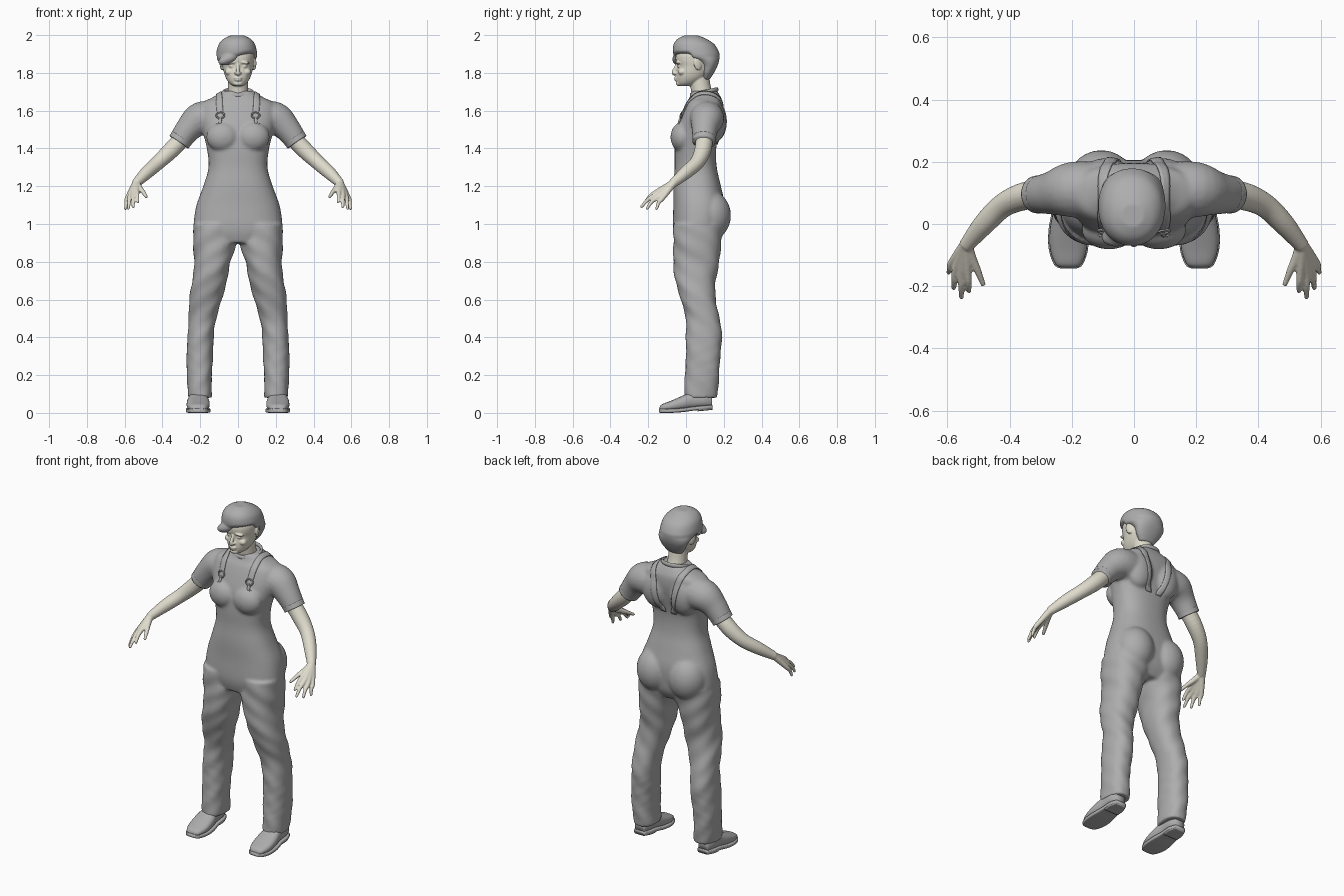
import bpy, bmesh, math
from mathutils import Vector, Matrix, Euler

old = bpy.data.objects.get("Cube")
if old:
    bpy.data.objects.remove(old, do_unlink=True)


def material(name, rgb):
    m = bpy.data.materials.new(name)
    m.use_nodes = True
    m.diffuse_color = (*rgb, 1)
    bsdf = next(n for n in m.node_tree.nodes if n.type == 'BSDF_PRINCIPLED')
    bsdf.inputs["Base Color"].default_value = (*rgb, 1)
    bsdf.inputs["Roughness"].default_value = 0.8
    return m


GREY = material("plain grey", (0.42, 0.42, 0.42))
SKIN = material("pale skin", (0.74, 0.71, 0.61))


def dense(rows, n=5):
    """Catmull-Rom interpolation of a list of equal-length tuples."""
    rows = [Vector(r) for r in rows]
    out = []
    for i in range(len(rows) - 1):
        a, b, c, d = (rows[max(0, min(len(rows) - 1, i + k))] for k in (-1, 0, 1, 2))
        for j in range(n):
            t = j / n
            out.append(0.5 * (2 * b + (c - a) * t + (2 * a - 5 * b + 4 * c - d) * t ** 2
                              + (3 * b - 3 * c + d - a) * t ** 3))
    return out + [rows[-1]]


def loft(bm, rings):
    rings = [[bm.verts.new(p) for p in ring] for ring in rings]
    n = len(rings[0])
    for a, b in zip(rings, rings[1:]):
        for i in range(n):
            bm.faces.new((a[i], a[(i + 1) % n], b[(i + 1) % n], b[i]))
    bm.faces.new(rings[0])
    bm.faces.new(rings[-1])


def stack(bm, rows, power=2.4, side=1, crease=0.0, n=40):
    """Horizontal slices: z, centre x, half width, front y, back y."""
    rings = []
    for z, cx, w, yf, yb in dense(rows):
        ring = []
        for i in range(n):
            a = math.tau * i / n
            c, s = math.cos(a), math.sin(a)
            k = 1 + crease * math.sin(3 * a + 38 * z) * math.sin(17 * z + a)
            x = cx + k * w * math.copysign(abs(c) ** (2 / power), c)
            y = (yf + yb) / 2 + k * (yb - yf) / 2 * math.copysign(abs(s) ** (2 / power), s)
            ring.append((side * x, y, z))
        rings.append(ring)
    loft(bm, rings)


def tube(bm, rows, side=1, n=20):
    """Round limb through x, y, z, radius."""
    pts = dense(rows)
    rings = []
    for i, p in enumerate(pts):
        q = (pts[min(i + 1, len(pts) - 1)].xyz - pts[max(i - 1, 0)].xyz).to_track_quat('Z', 'Y')
        ring = []
        for k in range(n):
            a = math.tau * k / n
            v = p.xyz + q @ Vector((math.cos(a), math.sin(a), 0)) * p.w
            ring.append((side * v.x, v.y, v.z))
        rings.append(ring)
    loft(bm, rings)


def blob(bm, loc, scale, rot=(0, 0, 0)):
    bmesh.ops.create_uvsphere(bm, u_segments=24, v_segments=16, radius=1,
                              matrix=Matrix.LocRotScale(Vector(loc), Euler(rot), Vector(scale)))


def finish(name, bm, mat, voxel=0, smooth=3):
    bmesh.ops.recalc_face_normals(bm, faces=bm.faces[:])
    for f in bm.faces:
        f.smooth = True
    me = bpy.data.meshes.new(name)
    bm.to_mesh(me)
    bm.free()
    me.materials.append(mat)
    ob = bpy.data.objects.new(name, me)
    bpy.context.collection.objects.link(ob)
    if voxel:
        r = ob.modifiers.new("blend", 'REMESH')
        r.mode, r.voxel_size, r.use_smooth_shade = 'VOXEL', voxel, True
        s = ob.modifiers.new("soften", 'SMOOTH')
        s.factor, s.iterations = 0.5, smooth
    return ob


# Clothing: torso, bust, seat, shoulder blades, trouser legs and sleeves
bm = bmesh.new()
stack(bm, [(.90, 0, .20, -.05, .16), (.95, 0, .225, -.065, .19), (1.0, 0, .235, -.07, .2),
           (1.1, 0, .22, -.067, .205), (1.2, 0, .184, -.067, .185), (1.3, 0, .156, -.06, .163),
           (1.4, 0, .165, -.06, .16), (1.5, 0, .19, -.05, .18), (1.58, 0, .205, -.025, .195),
           (1.64, 0, .19, 0, .195), (1.67, 0, .135, .02, .185), (1.705, 0, .078, .03, .165)])
LEG = [(.08, .2, .064, -.01, .165), (.2, .205, .067, -.005, .175), (.4, .198, .07, 0, .19),
       (.5, .188, .074, 0, .176), (.6, .172, .084, -.03, .16), (.7, .15, .093, -.055, .156),
       (.8, .136, .097, -.066, .175), (.9, .123, .112, -.07, .19), (1.0, .12, .115, -.065, .2)]
SLEEVE = [(.12, .11, 1.56, .09), (.2, .11, 1.555, .09), (.26, .1, 1.505, .071), (.31, .095, 1.437, .06)]
for s in (1, -1):
    stack(bm, LEG, 2.3, s, 0.05)
    tube(bm, SLEEVE, s)
    blob(bm, (s * .08, -.02, 1.46), (.088, .062, .08))
    blob(bm, (s * .105, .13, 1.045), (.11, .108, .13))
    blob(bm, (s * .09, .15, 1.54), (.085, .062, .11))
suit = finish("overalls_and_shirt", bm, GREY, 0.009, 5)

# Collar
bm = bmesh.new()
ring = [(.076 * math.cos(a), .069 * math.sin(a)) for a in (math.tau * i / 48 for i in range(48))]
loops = []
for k in range(8):
    t = math.tau * k / 8
    g, h = 1 + .1 * math.cos(t), .013 * math.sin(t)
    loops.append([bm.verts.new((x * g, .096 + y * g, 1.696 + h + .22 * y)) for x, y in ring])
for a, b in zip(loops, loops[1:] + loops[:1]):
    for i in range(48):
        j = (i + 1) % 48
        bm.faces.new((a[i], a[j], b[j], b[i]))
finish("collar", bm, GREY)

# Shoulder straps laid over the shirt, with buckles and sleeve hems
STRAP = [(.1, -.06, 1.57), (.1, -.02, 1.62), (.1, .05, 1.68), (.095, .12, 1.68),
         (.08, .19, 1.62), (.06, .21, 1.52), (.035, .18, 1.42)]
bpy.context.view_layer.update()
dg = bpy.context.evaluated_depsgraph_get()
for s, label in ((1, "left"), (-1, "right")):
    bm = bmesh.new()
    rows = [[bm.verts.new((s * (p.x + u), p.y, p.z)) for u in (-.018, -.006, .006, .018)]
            for p in dense(STRAP, 6)]
    for a, b in zip(rows, rows[1:]):
        for i in range(3):
            bm.faces.new((a[i], a[i + 1], b[i + 1], b[i]))
    strap = finish(label + "_strap", bm, GREY)
    wrap = strap.modifiers.new("lay", 'SHRINKWRAP')
    wrap.target, wrap.wrap_mode, wrap.offset = suit, 'ABOVE_SURFACE', 0.003
    thick = strap.modifiers.new("thickness", 'SOLIDIFY')
    thick.thickness, thick.offset = 0.005, 0

    hit, loc, nor, _ = suit.evaluated_get(dg).closest_point_on_mesh(Vector((s * .1, -.06, 1.575)), depsgraph=dg)
    bm = bmesh.new()
    link = [(.022 * math.cos(a), .016 * math.sin(a)) for a in (math.tau * i / 16 for i in range(17))]
    tube(bm, [(x, y + .012, .006, .004) for x, y in link], n=8)
    blob(bm, (0, -.018, .005), (.009, .022, .006))
    for u in (-.012, .012):
        blob(bm, (u, -.036, .004), (.008, .006, .005))
    buckle = finish(label + "_buckle", bm, GREY)
    buckle.location = loc
    out = nor.normalized()
    across = Vector((0, 0, 1)).cross(out).normalized()
    buckle.rotation_euler = Matrix((across, out.cross(across), out)).transposed().to_euler()

    bm = bmesh.new()
    tube(bm, [(.298, .096, 1.455, .0615), (.313, .0945, 1.433, .0605)], s, 28)
    finish(label + "_sleeve_hem", bm, GREY)

# Arms with hands
ARM = [(.27, .1, 1.48, .045), (.35, .09, 1.395, .045), (.42, .06, 1.328, .039),
       (.482, 0, 1.273, .035), (.54, -.07, 1.215, .024)]
WRIST = (.54, -.065, 1.218, .02)
FINGERS = [((.535, -.155, 1.17), (.53, -.215, 1.118)), ((.555, -.16, 1.155), (.555, -.235, 1.092)),
           ((.573, -.15, 1.142), (.58, -.205, 1.083)), ((.586, -.126, 1.135), (.596, -.155, 1.082))]
for s, label in ((1, "left"), (-1, "right")):
    bm = bmesh.new()
    tube(bm, ARM, s)
    for knuckle, tip in FINGERS:
        mid = (Vector(knuckle) + Vector(tip)) / 2 + Vector((0, -.004, .005))
        tube(bm, [WRIST, (*knuckle, .0135), (*mid, .0105), (*tip, .008)], s, 12)
        blob(bm, (s * tip[0], tip[1], tip[2]), (.008, .008, .008))
    tube(bm, [WRIST, (.522, -.11, 1.192, .016), (.503, -.15, 1.17, .012), (.484, -.197, 1.142, .008)], s, 12)
    finish(label + "_arm", bm, SKIN, 0.0045, 3)

# Head, face and neck
bm = bmesh.new()
stack(bm, [(1.73, 0, .026, -.036, .03), (1.745, 0, .046, -.046, .06), (1.77, 0, .063, -.051, .1),
           (1.80, 0, .074, -.051, .13), (1.835, 0, .081, -.046, .15), (1.865, 0, .085, -.054, .155),
           (1.9, 0, .085, -.052, .155), (1.95, 0, .065, -.03, .12)], 2.2)
tube(bm, [(0, .095, 1.65, .06), (0, .08, 1.71, .054), (0, .07, 1.78, .053)])
tube(bm, [(0, -.043, 1.85, .008), (0, -.056, 1.825, .009), (0, -.066, 1.8, .011), (0, -.05, 1.79, .008)], n=12)
blob(bm, (0, -.052, 1.773), (.022, .011, .006))
blob(bm, (0, -.05, 1.762), (.019, .011, .006))
blob(bm, (0, -.037, 1.744), (.026, .017, .014))
for s in (1, -1):
    blob(bm, (s * .011, -.057, 1.798), (.009, .01, .007))
    blob(bm, (s * .033, -.041, 1.855), (.03, .015, .008), (0, s * .15, 0))
    blob(bm, (s * .033, -.032, 1.835), (.016, .014, .008))
    blob(bm, (s * .045, -.022, 1.805), (.024, .02, .018))
    blob(bm, (s * .086, .062, 1.848), (.009, .022, .034), (.2, 0, s * .35))
finish("head", bm, SKIN, 0.004, 3)

# Hair cap with a side-swept fringe
bm = bmesh.new()
stack(bm, [(1.765, 0, .045, .085, .125), (1.80, 0, .072, .08, .148), (1.84, -.003, .09, .075, .168),
           (1.868, -.005, .1, .035, .176), (1.885, -.006, .106, -.04, .178), (1.905, -.007, .108, -.068, .177),
           (1.95, -.006, .097, -.066, .152), (1.98, -.005, .072, -.045, .108), (1.998, -.004, .036, -.01, .065)], 2.15)
for v in bm.verts:
    if v.co.y < .03 and v.co.z < 1.91:
        v.co.z += .25 * v.co.x
blob(bm, (-.045, -.033, 1.88), (.066, .038, .03), (0, -.45, .25))
finish("hair", bm, GREY, 0.006, 4)

# Shoes: uppers along y as y, half width, bottom, top; soles and heels below
SHOE = [(-.14, .022, .012, .03), (-.128, .042, .01, .045), (-.08, .059, .01, .064), (-.02, .06, .014, .09),
        (.04, .05, .022, .115), (.1, .047, .028, .115), (.138, .032, .03, .095)]


def along(bm, rows, x, power):
    rings = []
    for y, w, lo, hi in dense(rows):
        ring = []
        for i in range(24):
            a = math.tau * i / 24
            c, t = math.cos(a), math.sin(a)
            ring.append((x + w * math.copysign(abs(c) ** (2 / power), c), y,
                         (lo + hi) / 2 + (hi - lo) / 2 * math.copysign(abs(t) ** (2 / power), t)))
        rings.append(ring)
    loft(bm, rings)


for s, label in ((1, "left"), (-1, "right")):
    bm = bmesh.new()
    along(bm, SHOE, s * .211, 2.5)
    finish(label + "_shoe", bm, GREY)
    bm = bmesh.new()
    along(bm, [(y * 1.02, w + .004, lo - .01, lo + .012) for y, w, lo, hi in SHOE], s * .211, 6)
    along(bm, [(.06, .049, .008, .03), (.1, .049, .012, .035), (.14, .034, .016, .036)], s * .211, 6)
    finish(label + "_sole", bm, GREY)
